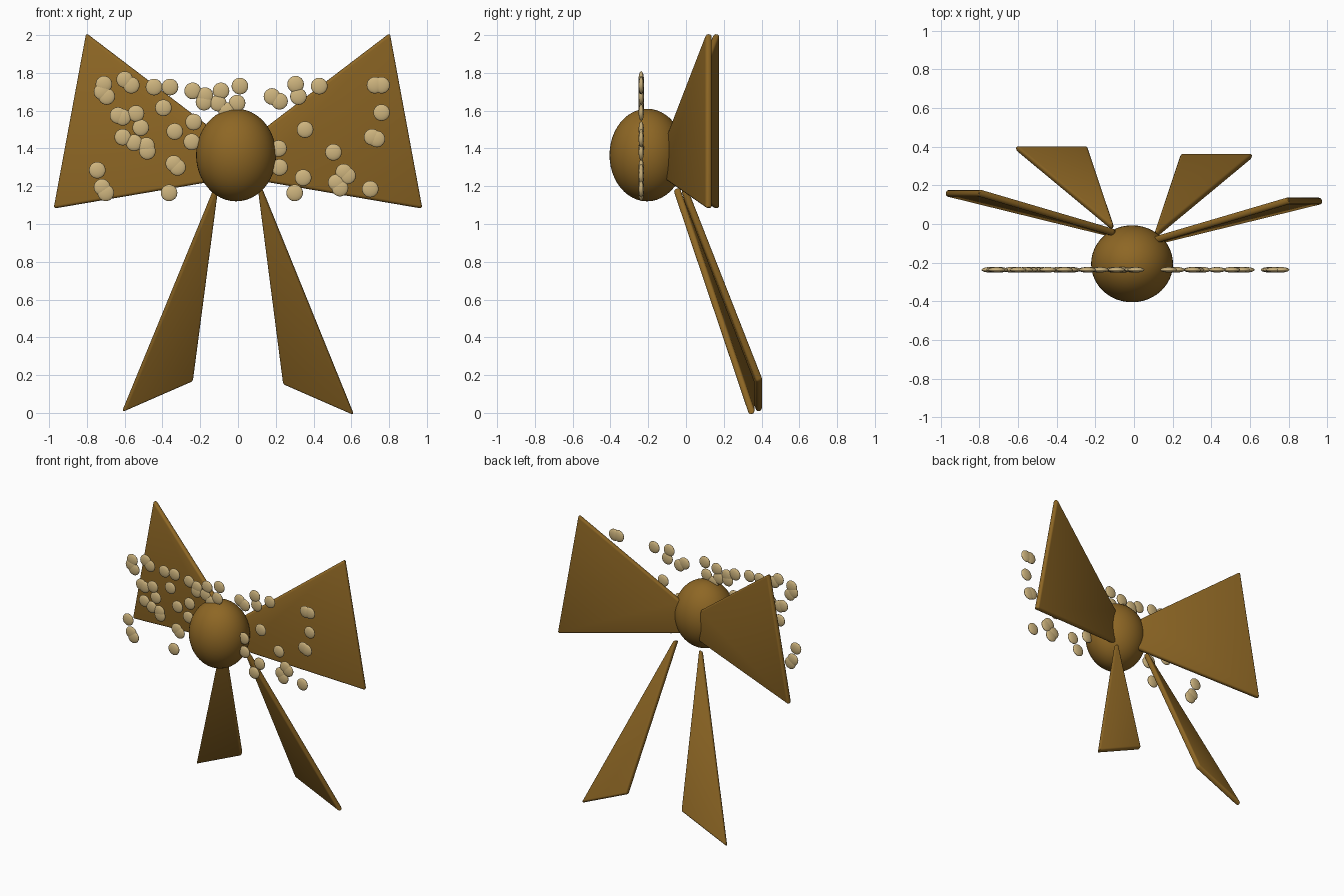
import bpy
from mathutils import Vector

if "Cube" in bpy.data.objects:
    bpy.data.objects.remove(bpy.data.objects["Cube"])


def material(name, color):
    m = bpy.data.materials.new(name)
    m.diffuse_color = (*color, 1)
    m.use_nodes = True
    m.node_tree.nodes["Principled BSDF"].inputs["Base Color"].default_value = m.diffuse_color
    return m


BROWN = material("brown fabric", (0.27, 0.135, 0.018))
TAN = material("tan dots", (0.62, 0.46, 0.21))


def smooth(obj, angle=0.6):
    bpy.ops.object.select_all(action='DESELECT')
    obj.select_set(True)
    bpy.context.view_layer.objects.active = obj
    bpy.ops.object.shade_smooth_by_angle(angle=angle)


# flat fabric plate: mid-plane corners thickened both ways, edges rounded
def plate(name, corners, thick, bevel):
    pts = [Vector(c) for c in corners]
    n = (pts[2] - pts[0]).cross(pts[3] - pts[1]).normalized()
    if n.y < 0:  # make the normal point backwards
        n = -n
    k = len(pts)
    verts = [p - n * thick / 2 for p in pts] + [p + n * thick / 2 for p in pts]
    faces = [tuple(range(k)), tuple(range(2 * k - 1, k - 1, -1))]
    faces += [(i, i + k, (i + 1) % k + k, (i + 1) % k) for i in range(k)]
    mesh = bpy.data.meshes.new(name)
    mesh.from_pydata(verts, [], faces)
    # consistent outward faces
    import bmesh
    bm = bmesh.new()
    bm.from_mesh(mesh)
    bmesh.ops.recalc_face_normals(bm, faces=bm.faces)
    bmesh.ops.bevel(bm, geom=bm.edges[:], offset=bevel, segments=3,
                    profile=0.5, affect='EDGES', clamp_overlap=True)
    bm.to_mesh(mesh)
    bm.free()
    mesh.materials.append(BROWN)
    obj = bpy.data.objects.new(name, mesh)
    bpy.context.collection.objects.link(obj)
    smooth(obj)
    return obj


# loops and tails; the left side sits slightly further back and higher
for side, s, dy, dz in (("left", -1, 0.04, 0.016), ("right", 1, 0.0, 0.0)):
    plate(side + "_loop", [(s * 0.803, 0.122 + dy, 2.01),
                           (s * 0.975, 0.122 + dy, 1.082),
                           (s * 0.08, -0.098 + dy, 1.235),
                           (s * 0.10, -0.085 + dy, 1.475)], 0.036, 0.014)
    plate(side + "_tail", [(s * 0.612, 0.35 + dy, -0.008 + dz),
                           (s * 0.240, 0.35 + dy, 0.155 + dz),
                           (s * 0.106, -0.05 + dy, 1.19),
                           (s * 0.130, -0.05 + dy, 1.18)], 0.036, 0.012)

# centre knot
bpy.ops.mesh.primitive_uv_sphere_add(segments=48, ring_count=24, radius=1,
                                     location=(-0.01, -0.206, 1.365))
knot = bpy.context.object
knot.name = "knot"
knot.scale = (0.212, 0.199, 0.245)
knot.data.materials.append(BROWN)
smooth(knot, 1.0)

# scattered dots: (x, z) in one plane in front of the loops
LEFT = [(-.71, 1.74), (-.72, 1.70), (-.695, 1.675), (-.60, 1.765), (-.565, 1.735),
        (-.445, 1.725), (-.36, 1.725), (-.24, 1.705), (-.175, 1.68), (-.18, 1.645),
        (-.09, 1.705), (-.105, 1.64), (.01, 1.73), (-.005, 1.64), (-.06, 1.60),
        (-.395, 1.615), (-.635, 1.575), (-.61, 1.565), (-.54, 1.585), (-.515, 1.51),
        (-.61, 1.46), (-.55, 1.43), (-.485, 1.415), (-.48, 1.385), (-.335, 1.49),
        (-.235, 1.54), (-.245, 1.435), (-.34, 1.32), (-.32, 1.30), (-.745, 1.285),
        (-.72, 1.195), (-.70, 1.165), (-.365, 1.165)]
RIGHT = [(.18, 1.675), (.22, 1.65), (.305, 1.74), (.32, 1.675), (.43, 1.73),
         (.725, 1.735), (.76, 1.735), (.76, 1.59), (.71, 1.46), (.735, 1.45),
         (.355, 1.50), (.215, 1.40), (.22, 1.30), (.30, 1.165), (.345, 1.245),
         (.505, 1.38), (.56, 1.275), (.58, 1.255), (.52, 1.22), (.54, 1.19),
         (.70, 1.185)]
bpy.ops.mesh.primitive_uv_sphere_add(segments=24, ring_count=12, radius=0.044)
first = bpy.context.object
smooth(first, 1.0)
first.data.materials.append(TAN)
for i, (x, z) in enumerate(LEFT + RIGHT):
    dot = first if i == 0 else bpy.data.objects.new("dot", first.data)
    if i:
        bpy.context.collection.objects.link(dot)
    dot.name = f"dot_{i + 1}"
    dot.location = (x, -0.237, z)
    dot.scale = (1, 0.32, 1)
